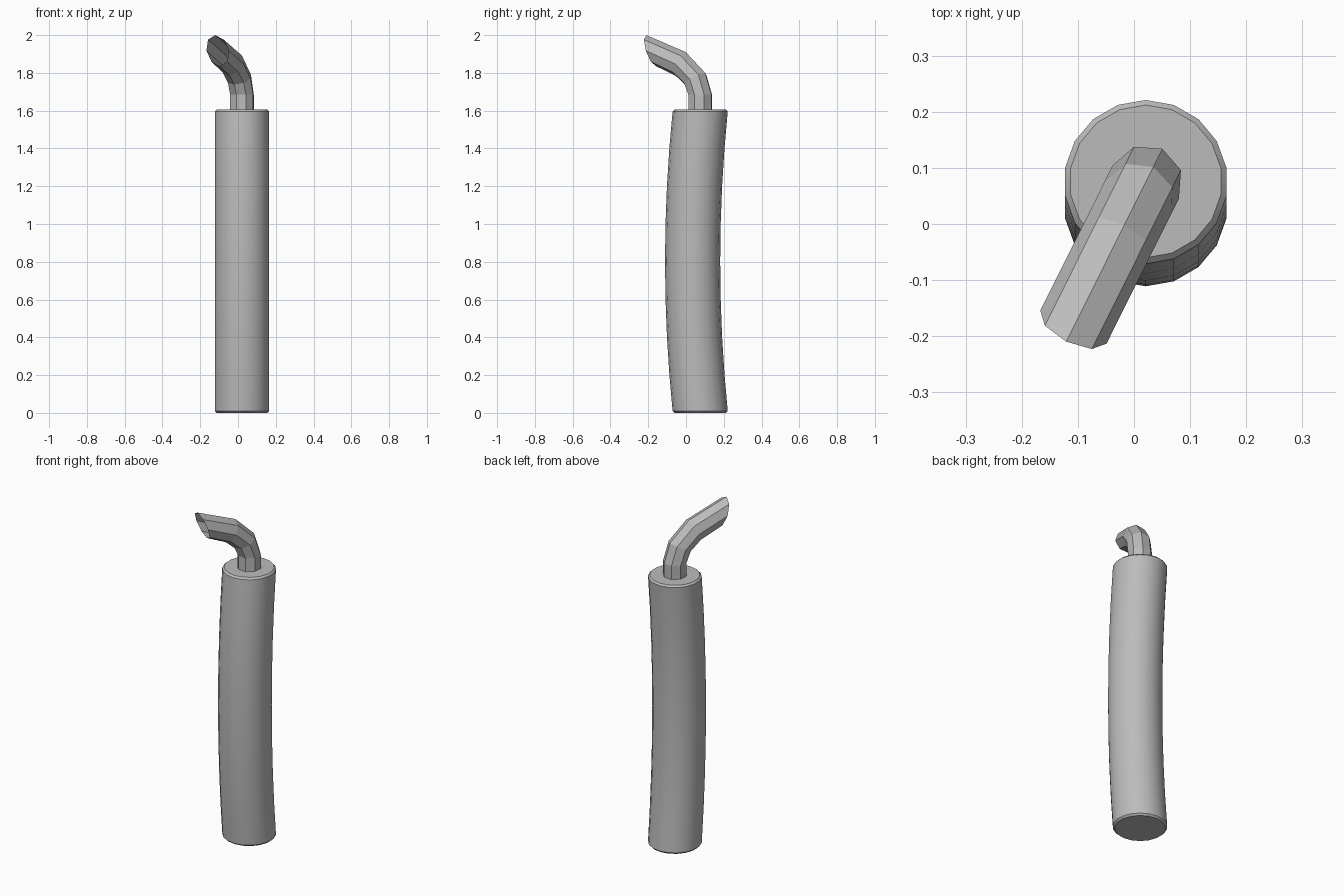
import bpy, bmesh, math
from mathutils import Vector

if "Cube" in bpy.data.objects:
    bpy.data.objects.remove(bpy.data.objects["Cube"], do_unlink=True)

grey = bpy.data.materials.new("plain grey metal")
grey.use_nodes = True
COLOUR = (0.5, 0.5, 0.5, 1)
grey.diffuse_color = COLOUR
grey.node_tree.nodes["Principled BSDF"].inputs["Base Color"].default_value = COLOUR


def loft(name, rings, sides, capped):
    """Skin a list of (centre, axis_u, axis_v) elliptical rings."""
    bm = bmesh.new()
    loops = []
    for c, u, v in rings:
        angles = [2 * math.pi * i / sides for i in range(sides)]
        loops.append([bm.verts.new(c + u * math.cos(a) + v * math.sin(a)) for a in angles])
    for low, high in zip(loops, loops[1:]):
        for i in range(sides):
            j = (i + 1) % sides
            bm.faces.new((low[i], low[j], high[j], high[i]))
    if capped:
        bm.faces.new(loops[0][::-1])
        bm.faces.new(loops[-1])
    bmesh.ops.recalc_face_normals(bm, faces=bm.faces)
    mesh = bpy.data.meshes.new(name)
    bm.to_mesh(mesh)
    bm.free()
    mesh.materials.append(grey)
    obj = bpy.data.objects.new(name, mesh)
    bpy.context.collection.objects.link(obj)
    return obj


# Muffler body: a gently bowed tube with chamfered ends
HEIGHT, RADIUS, BEVEL, STEPS = 1.605, 0.146, 0.01, 8


def body_ring(z, r):
    t = 2 * z / HEIGHT - 1
    return Vector((0.021, 0.035 + 0.041 * t * t, z)), Vector((0, r, 0)), Vector((-r, 0, 0))


levels = [BEVEL + (HEIGHT - 2 * BEVEL) * i / STEPS for i in range(STEPS + 1)]
rings = [body_ring(0, RADIUS - BEVEL)]
rings += [body_ring(z, RADIUS) for z in levels]
rings += [body_ring(HEIGHT, RADIUS - BEVEL)]
body = loft("muffler_body", rings, 18, True)
bpy.ops.object.select_all(action="DESELECT")
body.select_set(True)
bpy.context.view_layer.objects.active = body
bpy.ops.object.shade_smooth_by_angle()

# Outlet pipe: octagonal, open at the slanted tip, bending towards front right
PIPE_R = 0.066
heading = Vector((-0.446, -0.895, 0))
side = Vector((0.895, -0.446, 0))
base = Vector((0.021, 0.075, 0))
# Each pair is (outer, inner) in distance along the heading and height
bends = [((-0.066, 1.59), (0.066, 1.59)),
         ((-0.066, 1.685), (0.066, 1.685)),
         ((-0.03, 1.80), (0.09, 1.738)),
         ((0.085, 1.91), (0.145, 1.785)),
         ((0.318, 2.0), (0.26, 1.835))]
rings = []
for outer, inner in bends:
    a, b = (base + heading * s + Vector((0, 0, z)) for s, z in (outer, inner))
    rings.append(((a + b) / 2, (a - b) / 2, side * PIPE_R))
loft("outlet_pipe", rings, 8, False)
